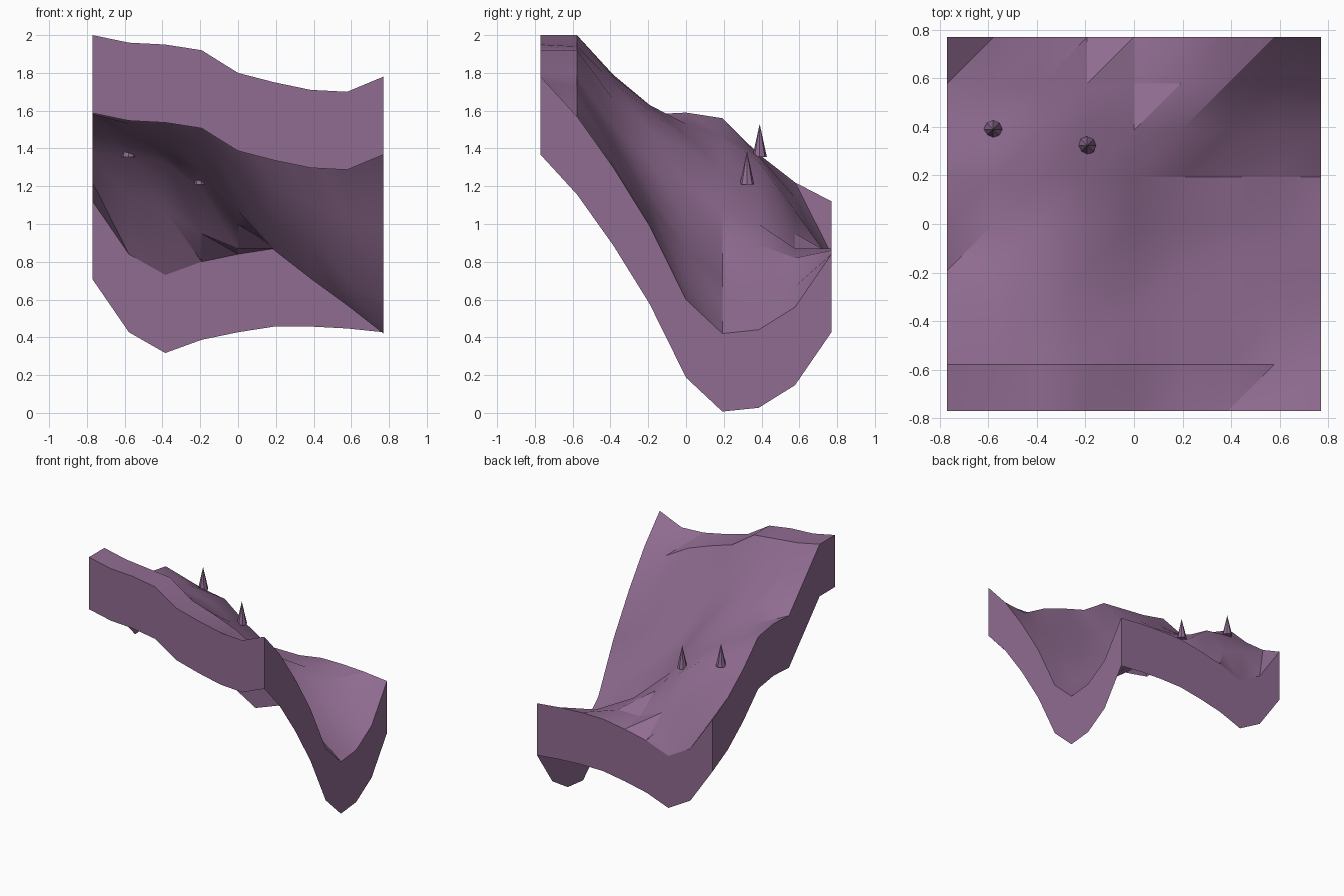
import bpy
import bmesh
import math

# Remove the default object
default_object = bpy.data.objects.get("Cube")
if default_object:
    bpy.data.objects.remove(default_object, do_unlink=True)

HALF = 0.77
SKIRT_DEPTH = 0.413


def make_material(name, colour):
    material = bpy.data.materials.new(name)
    material.use_nodes = True
    material.diffuse_color = colour
    shader = material.node_tree.nodes["Principled BSDF"]
    shader.inputs["Base Color"].default_value = colour
    shader.inputs["Roughness"].default_value = 0.9
    return material


def add_object(name, bm, material):
    mesh = bpy.data.meshes.new(name)
    bm.to_mesh(mesh)
    bm.free()
    mesh.materials.append(material)
    part = bpy.data.objects.new(name, mesh)
    bpy.context.scene.collection.objects.link(part)
    bpy.ops.object.select_all(action='DESELECT')
    part.select_set(True)
    bpy.context.view_layer.objects.active = part
    bpy.ops.object.shade_smooth_by_angle(angle=math.radians(30))
    return part


purple = make_material("dusty purple", (0.28, 0.15, 0.285, 1.0))

# Ground heights in centimetres, one row per step from front to back
height_rows = [
    "200 196 195 192 180 175 171 170 178",
    "200 196 194 192 179 173 166 155 157",
    "179 178 175 166 152 144 139 133 130",
    "158 163 160 150 133 118 110 104 99",
    "159 153 147 140 121 100 87 70 60",
    "156 147 138 127 107 86 71 57 42",
    "137 136 133 118 100 89 73 57 44",
    "122 114 107 95 87 87 82 67 56",
    "112 84 73 80 84 87 87 86 84",
]
heights = [[int(text) / 100 for text in row.split()] for row in height_rows]
last = len(heights) - 1


def along(index):
    return HALF * (2 * index / last - 1)


# Ground surface: a grid of triangles sharing one diagonal direction
bm = bmesh.new()
points = [[bm.verts.new((along(col), along(row), height))
           for col, height in enumerate(line)]
          for row, line in enumerate(heights)]
for row in range(last):
    for col in range(last):
        near_left, near_right = points[row][col:col + 2]
        far_left, far_right = points[row + 1][col:col + 2]
        bm.faces.new((near_left, near_right, far_right))
        bm.faces.new((near_left, far_right, far_left))

# Skirt: the outer border dropped straight down, open underneath
border = [edge for edge in bm.edges if edge.is_boundary]
result = bmesh.ops.extrude_edge_only(bm, edges=border)
lower = [item for item in result["geom"] if isinstance(item, bmesh.types.BMVert)]
bmesh.ops.translate(bm, verts=lower, vec=(0, 0, -SKIRT_DEPTH))
bmesh.ops.recalc_face_normals(bm, faces=bm.faces)
bm.normal_update()
# Keep the ground facing upwards
if sum(face.normal.z for face in bm.faces) < 0:
    bmesh.ops.reverse_faces(bm, faces=bm.faces)
add_object("ground", bm, purple)


# Spikes: small eight-sided cones standing on the ground
def add_spike(name, x, y, z, height=0.175, radius=0.038):
    bm = bmesh.new()
    bmesh.ops.create_cone(bm, cap_ends=True, segments=8,
                          radius1=radius, radius2=0, depth=height)
    bmesh.ops.translate(bm, verts=bm.verts, vec=(x, y, z + height / 2))
    add_object(name, bm, purple)


add_spike("outer_spike", -0.58, 0.39, 1.355)
add_spike("inner_spike", -0.193, 0.323, 1.21)
